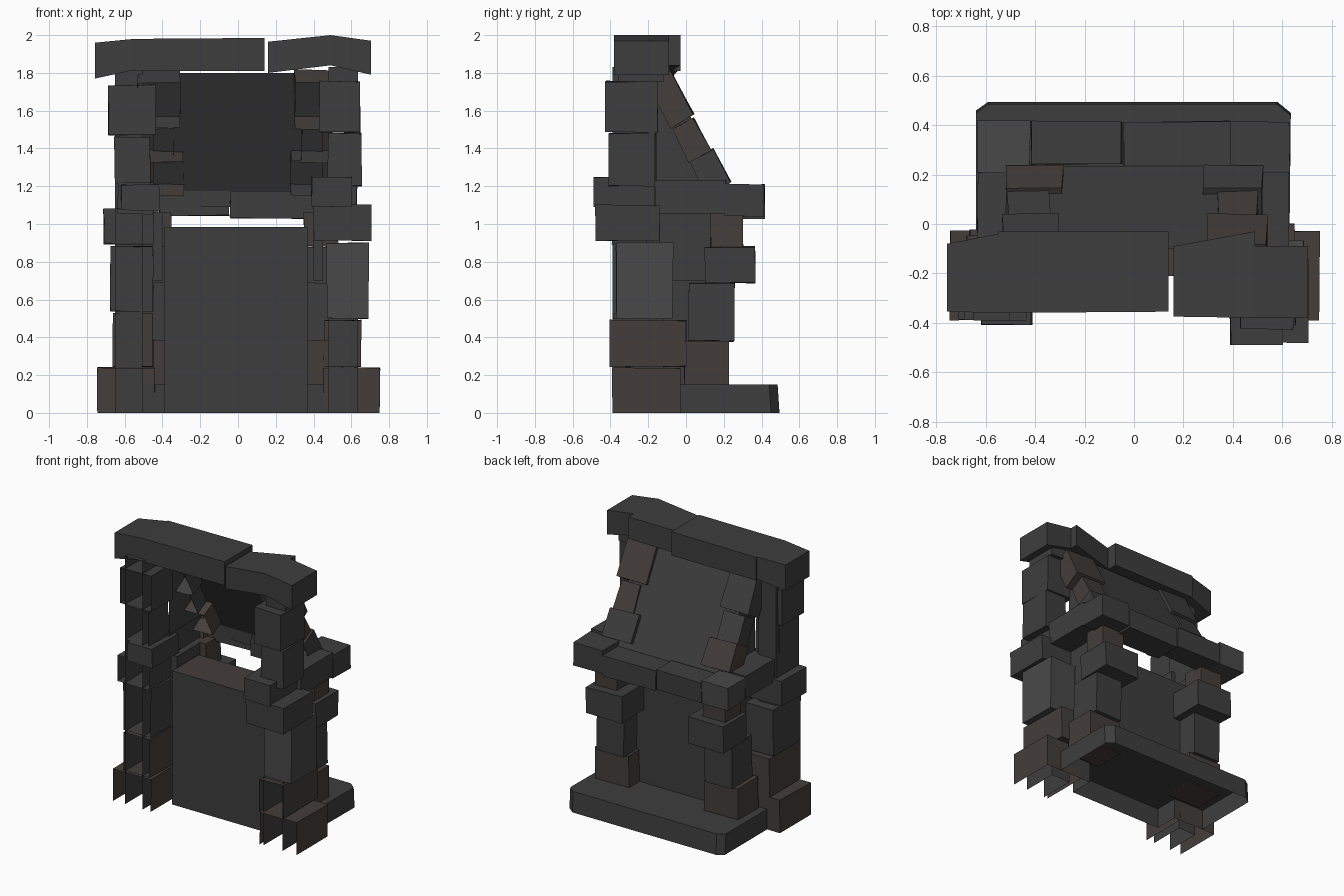
import bpy, bmesh, math, random
from mathutils import Matrix, Vector

if "Cube" in bpy.data.objects:
    bpy.data.objects.remove(bpy.data.objects["Cube"])

random.seed(4)


def mat(name, c):
    m = bpy.data.materials.new(name)
    m.diffuse_color = (*c, 1)
    m.use_nodes = True
    m.node_tree.nodes["Principled BSDF"].inputs["Base Color"].default_value = m.diffuse_color
    return m


DARK = mat("dark_stone", (0.048, 0.048, 0.048))
LIGHT = mat("light_stone", (0.065, 0.065, 0.065))
BROWN = mat("brown_stone", (0.058, 0.048, 0.044))


def finish(name, bm, m):
    me = bpy.data.meshes.new(name)
    bm.to_mesh(me)
    bm.free()
    me.materials.append(m)
    ob = bpy.data.objects.new(name, me)
    bpy.context.collection.objects.link(ob)
    return ob


def block(name, a, b, m=DARK, opened="", jitter=0.0, xf=None):
    """Stone between two x sections (x, y0, y1, z0, z1); opened drops F(ront) / B(ottom)."""
    bm = bmesh.new()
    bmesh.ops.create_cube(bm, size=2)
    for v in bm.verts:
        s = a if v.co.x < 0 else b
        v.co = Vector((s[0], s[1] if v.co.y < 0 else s[2], s[3] if v.co.z < 0 else s[4]))
    bm.normal_update()
    drop = [f for f in bm.faces
            if ("F" in opened and f.normal.y < -0.9) or ("B" in opened and f.normal.z < -0.9)]
    for v in bm.verts:
        if v.co.z > 0.01 or xf:
            v.co += Vector([random.uniform(-jitter, jitter) for _ in range(3)])
    if drop:
        bmesh.ops.delete(bm, geom=drop, context='FACES')
    if xf:
        bm.transform(xf)
    return finish(name, bm, m)


def stone(name, x0, x1, y0, y1, z0, z1, m=DARK, opened="", jitter=0.004):
    return block(name, (x0, y0, y1, z0, z1), (x1, y0, y1, z0, z1), m, opened, jitter)


# hearth base: slab with clipped back corners and a tongue under the fire wall, open underneath
outline = [(-.64, -.03), (-.39, -.03), (-.39, -.21), (.37, -.21), (.37, -.03), (.63, -.03),
           (.635, .45), (.58, .495), (-.59, .495), (-.64, .46)]
bm = bmesh.new()
low = [bm.verts.new((x, y, 0)) for x, y in outline]
top = [bm.verts.new((x, y - (.01 if y > .4 else 0), .15)) for x, y in outline]
bm.faces.new(top)
n = len(outline)
for i in range(n):
    j = (i + 1) % n
    bm.faces.new((low[i], low[j], top[j], top[i]))
finish("hearth_base", bm, DARK)

# fire wall with a brown top
wall = stone("fire_wall", -.39, .37, -.21, .10, .15, .985, DARK, "B", 0)
wall.data.materials.append(BROWN)
for p in wall.data.polygons:
    if p.normal.z > .9:
        p.material_index = 1

# tall posts: inner cores (open towards the front) plus stacked stones
stone("left_post_core", -.65, -.505, -.39, -.12, 0, 1.83, DARK, "FB", 0)
stone("right_post_core", .48, .635, -.39, -.12, 0, .5, DARK, "FB", 0)
stone("right_post_cap", .48, .635, -.36, -.12, 1.755, 1.83, DARK, "", 0)

right_post = [
    (.45, .75, -.39, -.03, 0, .24, BROWN, "FB"),
    (.455, .65, -.405, 0, .245, .49, BROWN, "F"),
    (.47, .69, -.365, -.07, .50, .90, LIGHT, ""),
    (.40, .705, -.48, -.14, .91, 1.10, DARK, ""),
    (.39, .60, -.49, -.17, 1.09, 1.25, DARK, ""),
    (.475, .655, -.41, -.16, 1.2, 1.48, DARK, ""),
    (.43, .645, -.425, -.15, 1.485, 1.755, DARK, "")]
left_post = [
    (-.745, -.44, -.39, -.03, 0, .24, BROWN, "FB"),
    (-.665, -.45, -.385, -.02, .245, .53, BROWN, "F"),
    (-.675, -.45, -.37, -.05, .54, .88, DARK, "F"),
    (-.71, -.45, -.39, -.1, .895, 1.08, DARK, "F"),
    (-.62, -.415, -.41, -.1, 1.075, 1.21, DARK, ""),
    (-.655, -.465, -.38, -.15, 1.21, 1.46, DARK, "F"),
    (-.685, -.435, -.39, -.14, 1.47, 1.735, DARK, "F")]
for side, rows in (("left", left_post), ("right", right_post)):
    for i, r in enumerate(rows):
        stone(f"{side}_post_stone_{i + 1}", *r)

# short columns flanking the fire opening
column = [
    (.31, .58, -.01, .225, .14, .38, BROWN),
    (.33, .55, .015, .255, .38, .69, DARK),
    (.27, .56, .10, .365, .69, .88, DARK),
    (.35, .53, .13, .30, .88, 1.06, BROWN)]
for i, (x0, x1, *r) in enumerate(column):
    stone(f"right_column_stone_{i + 1}", x0, x1, *r)
    stone(f"left_column_stone_{i + 1}", -x1, -x0, *r)

# cheek slabs closing the gap between posts and columns
for side, s in (("left", -1), ("right", 1)):
    x0, x1 = sorted((s * .40, s * .45))
    stone(side + "_cheek", x0, x1, -.14, .13, .7, 1.06, DARK, "", 0)

# mantel shelf stones and their returns to the posts
stone("mantel_end_left", -.63, -.42, .20, .415, 1.04, 1.205, LIGHT)
stone("mantel_mid_left", -.415, -.05, .24, .415, 1.045, 1.19)
stone("mantel_mid_right", -.04, .39, .205, .415, 1.03, 1.175)
stone("mantel_end_right", .39, .63, .205, .415, 1.04, 1.21)
stone("mantel_return_left", -.635, -.45, -.16, .21, 1.055, 1.22)
stone("mantel_return_right", .45, .625, -.16, .21, 1.055, 1.23)

# sloped hood: open sheet with side walls
bm = bmesh.new()
prof = [(-.10, 1.8), (.235, 1.175), (.235, 1.09), (-.16, 1.09), (-.16, 1.8)]
L = [bm.verts.new((-.45, y, z)) for y, z in prof]
R = [bm.verts.new((.45, y, z)) for y, z in prof]
for i in (0, 1):
    bm.faces.new((L[i], L[i + 1], R[i + 1], R[i]))
bm.faces.new(L)
bm.faces.new(R[::-1])
bmesh.ops.recalc_face_normals(bm, faces=bm.faces)
finish("hood", bm, DARK)

# stones along both hood edges, laid on the slope, open on the inner side
slope = Vector((0, .32, -.6))
tilt = Matrix.Rotation(math.atan2(.32, .6), 4, 'X')
edges = {"left": [(-.53, -.31), (-.51, -.34), (-.52, -.29)],
         "right": [(.30, .54), (.34, .50), (.28, .52)]}
for side, widths in edges.items():
    for i, (x0, x1) in enumerate(widths):
        t, h, lift = [(.19, .135, .02), (.55, .10, .01), (.84, .10, .025)][i]
        xf = Matrix.Translation(Vector((0, -.10, 1.8)) + slope * t) @ tilt
        s = (-.12, lift, -h, h)
        block(f"{side}_hood_stone_{i + 1}", (x0, *s), (x1, *s),
              BROWN if (side, i) in (("right", 0), ("right", 1), ("left", 2)) else DARK,
              "F", .006, xf)

# crooked top lintel
block("lintel_end_left", (-.757, -.355, -.08, 1.77, 1.96), (-.55, -.36, -.04, 1.815, 1.98))
block("lintel_left", (-.55, -.36, -.03, 1.81, 1.98), (.14, -.355, -.03, 1.81, 1.985))
block("lintel_right", (.16, -.375, -.09, 1.80, 1.965), (.49, -.38, -.03, 1.84, 2.0))
block("lintel_end_right", (.49, -.38, -.09, 1.84, 2.0), (.705, -.38, -.09, 1.79, 1.97))
